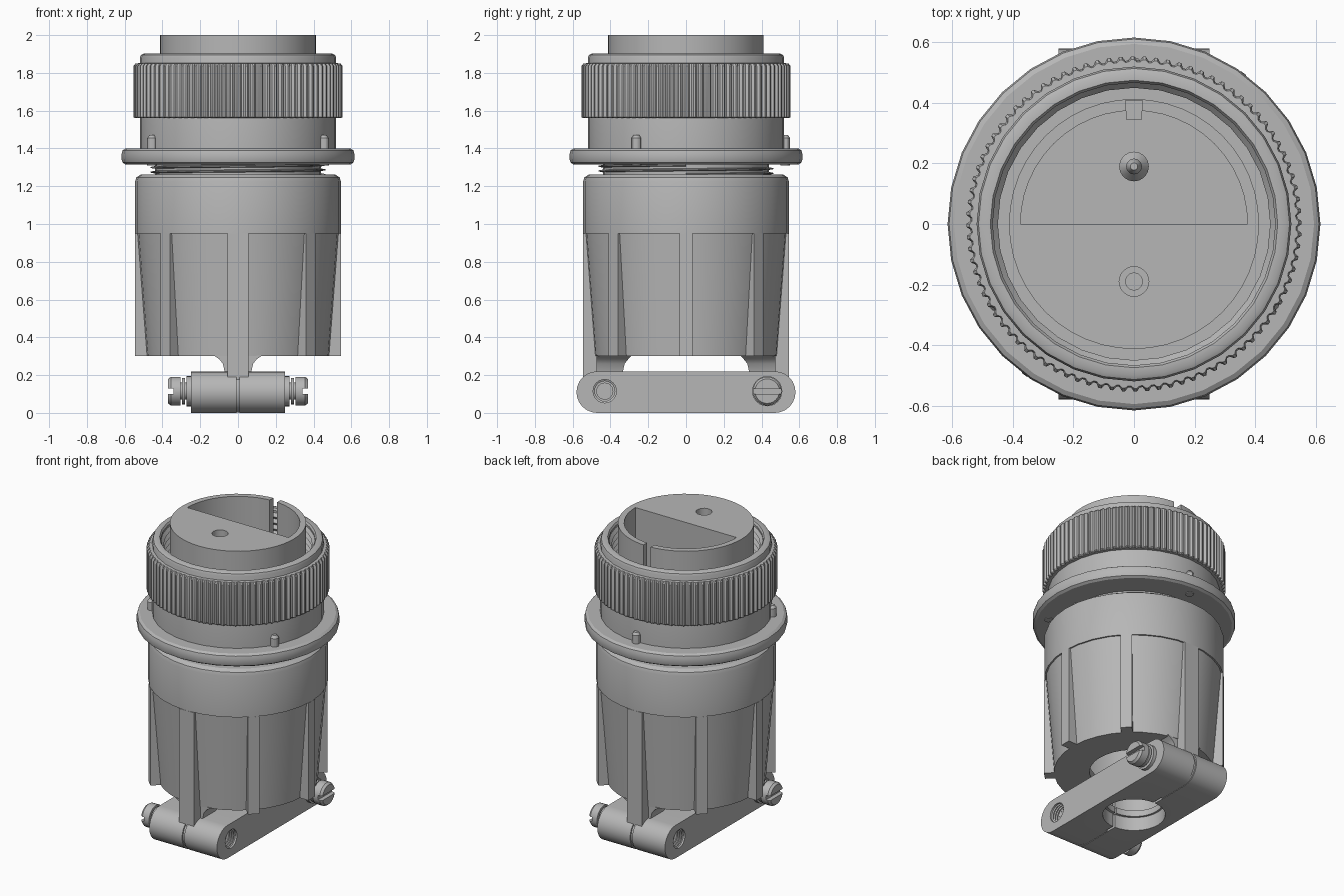
import bpy, bmesh
from math import sin, cos, pi, radians
from mathutils import Vector, Matrix

cube = bpy.data.objects.get("Cube")
if cube:
    bpy.data.objects.remove(cube, do_unlink=True)

GREY = (0.47, 0.47, 0.47, 1)
metal = bpy.data.materials.new("plain grey")
metal.use_nodes = True
metal.diffuse_color = GREY
metal.node_tree.nodes["Principled BSDF"].inputs["Base Color"].default_value = GREY


def loft(name, rings, wrap=False):
    """Skin a row of closed rings; cap the ends or wrap round."""
    bm = bmesh.new()
    rows = [[bm.verts.new(p) for p in ring] for ring in rings]
    n = len(rows[0])
    pairs = list(zip(rows, rows[1:])) + ([(rows[-1], rows[0])] if wrap else [])
    for a, b in pairs:
        for i in range(n):
            j = (i + 1) % n
            bm.faces.new((a[i], a[j], b[j], b[i]))
    if not wrap:
        bm.faces.new(rows[0])
        bm.faces.new(rows[-1])
    bmesh.ops.recalc_face_normals(bm, faces=bm.faces)
    mesh = bpy.data.meshes.new(name)
    bm.to_mesh(mesh)
    bm.free()
    mesh.materials.append(metal)
    ob = bpy.data.objects.new(name, mesh)
    bpy.context.collection.objects.link(ob)
    return ob


def ring(r, z, n=32):
    return [(r * cos(2 * pi * i / n), r * sin(2 * pi * i / n), z) for i in range(n)]


def turned(name, profile, wrap=True, n=32):
    return loft(name, [ring(r, z, n) for r, z in profile], wrap)


def box(name, x0, x1, y0, y1, z0, z1):
    return loft(name, [[(x0, y0, z), (x1, y0, z), (x1, y1, z), (x0, y1, z)] for z in (z0, z1)])


def rod(name, y, z, sections, n=24):
    """Round part along x; sections are (x, radius)."""
    return loft(name, [[(x, y + a, z + b) for a, b, _ in ring(r, 0, n)] for x, r in sections])


def cut(ob, *cutters):
    bpy.context.view_layer.objects.active = ob
    for c in cutters:
        c.hide_render = True
        mod = ob.modifiers.new("cut", "BOOLEAN")
        mod.operation, mod.solver, mod.object = "DIFFERENCE", "EXACT", c
        bpy.ops.object.modifier_apply(modifier=mod.name)
        bpy.data.objects.remove(c, do_unlink=True)


# Backshell: round shoulder, tapered lower half, hollow underneath
turned("backshell", [(.27, .3), (.485, .3), (.535, .95), (.545, .95), (.545, 1.225),
                     (.538, 1.247), (.515, 1.262), (.3, 1.262), (.3, 1.15),
                     (.43, 1.1), (.42, .42), (.27, .36)])

# Ribs every 45 degrees; front and back ones run down into the clamp
for k in range(8):
    if k % 4 != 2:
        rib = box("rib", .44, .545, -.035, .035, .3, .95)
        rib.data.transform(Matrix.Rotation(k * pi / 4, 4, "Z"))
for s in (-1, 1):
    box("clamp_rib", -.055, .055, s * .44, s * .545, .09, .95)
    loft("clamp_post", [[(-h, s * y, z), (h, s * y, z), (h, s * .475, z), (-h, s * .475, z)]
                        for h, y, z in ((.13, .285, .305), (.1, .305, .285),
                                        (.08, .325, .26), (.07, .335, .215))])
    # foot of the rib, rounded like the clamp ends
    foot = [(s * .26, .22), (s * .26, .003)]
    foot += [(s * (.465 + .105 * cos(t)), .11 + .107 * sin(t))
             for t in [radians(-90 + 15 * i) for i in range(13)]]
    loft("clamp_foot", [[(x, y, z) for y, z in foot] for x in (-.055, .055)])

# Clamp: two half bars with rounded ends around a cable hole
outline = []
for side, start in ((1, -90), (-1, 90)):
    outline += [(side * .47 + .11 * cos(t), .11 + .11 * sin(t))
                for t in [radians(start + 15 * i) for i in range(13)]]
for s in (-1, 1):
    bar = loft("clamp_bar", [[(s * x, y, z) for y, z in outline] for x in (.008, .25)])
    cut(bar, turned("hole_cutter", [(.19, -.1), (.19, .4)], False),
        rod("bore_cutter", -s * .43, .115, [(s * .13, .062), (s * .3, .062)]))
    # inner lip in the cable hole
    half = [i * pi / 16 - pi / 2 for i in range(17)]
    arc = [(s * (.005 + r * cos(t)), r * sin(t)) for r, ts in ((.2, half), (.172, half[::-1])) for t in ts]
    loft("cable_lip", [[(x, y, z) for x, y in arc] for z in (.09, .13)])

# Clamp screws: one from each side, with washers and slotted heads
for s in (-1, 1):
    y = s * .43
    rod("screw_shank", y, .115, [(s * .31, .045), (-s * .19, .045)])
    rod("flat_washer", y, .115, [(s * .25, .08), (s * .272, .08)])
    rod("lock_washer", y, .115, [(s * .28, .07), (s * .297, .07)])
    head = rod("screw_head", y, .115, [(s * .305, .076), (s * .355, .076), (s * .37, .065)])
    cut(head, box("slot_cutter", s * .342, s * .4, y - .1, y + .1, .1, .13))
    # threads in the far bore
    for i in range(4):
        x = -s * (.185 + .016 * i)
        loft("bore_thread", [[(x + a, y + r * cos(t), .115 + r * sin(t))
                              for r, a in ((.064, -.006), (.053, 0), (.064, .006))]
                             for t in [2 * pi * j / 20 for j in range(20)]], True)

# Threaded neck between backshell and flange
turned("neck", [(.44, 1.2), (.44, 1.36)], False)
helix = []
for i in range(65):
    t, z = 2 * pi * i / 32, 1.262 + .025 * i / 32
    helix.append([(r * cos(t), r * sin(t), z + d)
                  for r, d in ((.43, -.009), (.462, -.003), (.462, .003), (.43, .009))])
loft("neck_thread", helix)

# Flange with rounded rim, and locating pins
turned("flange", [(.42, 1.315), (.595, 1.315), (.611, 1.325), (.616, 1.342), (.616, 1.372),
                  (.611, 1.39), (.595, 1.4), (.42, 1.4)])
for a in (-30, 90, 210):
    pin = turned("locating_pin", [(.026, 1.31), (.026, 1.455), (.014, 1.472)], False, 12)
    pin.data.transform(Matrix.Translation(Vector((.525 * cos(radians(a)), .525 * sin(radians(a)), 0))))

# Coupling sleeve with internal thread
sleeve = [(.4, 1.39), (.52, 1.39), (.52, 1.88), (.514, 1.895), (.5, 1.902), (.475, 1.902), (.467, 1.89)]
for i in range(9):
    sleeve += [(.468, 1.875 - .04 * i), (.45, 1.855 - .04 * i)]
turned("coupling_sleeve", sleeve + [(.47, 1.5), (.4, 1.5)])

# Knurled grip
TEETH = 88


def knurl(r, z, depth):
    n = TEETH * 4
    return [((r - depth * (i % 4 > 1)) * cos(2 * pi * i / n),
             (r - depth * (i % 4 > 1)) * sin(2 * pi * i / n), z) for i in range(n)]


loft("knurled_grip", [knurl(.5, 1.56, 0), knurl(.545, 1.56, .01), knurl(.554, 1.566, .014),
                      knurl(.554, 1.836, .014), knurl(.543, 1.85, .008), knurl(.5, 1.853, 0)], True)

# Insert: solid front half with socket, open back half with pin and keyway
insert = turned("insert", [(.413, 1.42), (.413, 2)], False, 48)
pocket = [(.375 * cos(i * pi / 24), .375 * sin(i * pi / 24)) for i in range(25)]
socket = turned("socket_cutter", [(.028, 1.7), (.028, 1.93), (.049, 1.93), (.049, 2.1)], False, 24)
socket.data.transform(Matrix.Translation(Vector((0, -.19, 0))))
cut(insert, loft("pocket_cutter", [[(x, y, z) for x, y in pocket] for z in (1.6, 2.1)]),
    box("keyway_cutter", -.027, .027, .3, .5, 1.6, 2.1), socket)
box("key", -.026, .026, .345, .41, 1.55, 1.66)
contact = turned("contact_pin", [(.049, 1.59), (.049, 1.63), (.026, 1.66), (.026, 1.86), (.012, 1.885)],
                 False, 20)
contact.data.transform(Matrix.Translation(Vector((0, .19, 0))))

# Smooth shading with crisp edges
bpy.ops.object.select_all(action="DESELECT")
for ob in bpy.context.collection.objects:
    if ob.type == "MESH" and ob.data.materials and ob.data.materials[0] == metal:
        ob.select_set(True)
        bpy.context.view_layer.objects.active = ob
bpy.ops.object.shade_smooth_by_angle(angle=radians(30))
